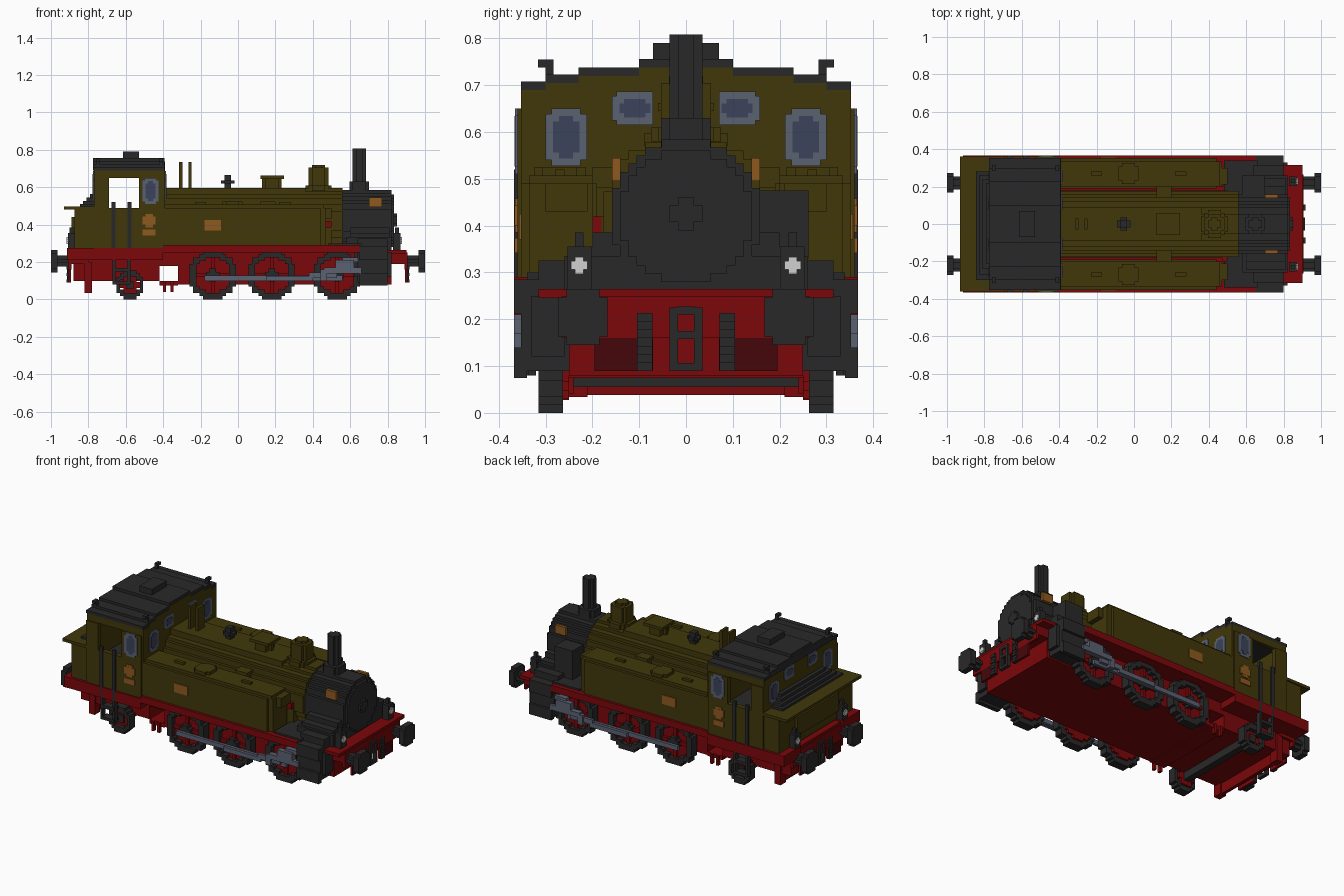
import bpy, bmesh, math

old = bpy.data.objects.get("Cube")
if old:
    bpy.data.objects.remove(old, do_unlink=True)

STEP = .0176   # height of one stair step on rounded parts


def paint(name, r, g, b):
    m = bpy.data.materials.new(name)
    m.use_nodes = True
    m.diffuse_color = (r, g, b, 1)
    m.node_tree.nodes["Principled BSDF"].inputs["Base Color"].default_value = (r, g, b, 1)
    return m


olive = paint("olive", .052, .039, .003)
red = paint("red", .2, .002, .003)
dark_red = paint("dark red", .06, .002, .003)
black = paint("charcoal", .022, .022, .022)
brass = paint("brass", .27, .1, .014)
steel = paint("steel", .105, .12, .165)
glass = paint("glass", .045, .056, .105)
white = paint("lamp white", .64, .64, .64)


def block(x, y, z):
    return [(x, y, z)]


def disc(axis, centre, radius, span, hole=0):
    """Stair-stepped disc, or ring if it has a hole, along an axis."""
    out, (u, v) = [], centre
    rows = max(2, round(2 * radius / STEP))
    height = 2 * radius / rows

    def half(r, d):
        return round(math.sqrt(max(r * r - d * d, 0)) / STEP) * STEP
    for i in range(rows):
        low = -radius + i * height
        mid = low + height / 2
        w, h = max(half(radius, mid), STEP), half(hole, mid)
        runs = [(-w, -h), (h, w)] if h else [(-w, w)]
        for a, b in runs:
            across, up = (u + a, u + b), (v + low, v + low + height)
            out.append({"x": (span, across, up), "y": (across, span, up),
                        "z": (across, up, span)}[axis])
    return out


def part(name, material, *shapes, mirror=False):
    """One object of stacked blocks; mirror repeats it on the other side."""
    bm = bmesh.new()
    for x, y, z in (b for s in shapes for b in s):
        for ys in ([y, (-y[1], -y[0])] if mirror else [y]):
            c = [bm.verts.new((p, q, r)) for p in x for q in ys for r in z]
            for f in ("0132", "4675", "0451", "2376", "0264", "1573"):
                bm.faces.new([c[int(k)] for k in f])
    bmesh.ops.recalc_face_normals(bm, faces=bm.faces)
    mesh = bpy.data.meshes.new(name)
    bm.to_mesh(mesh)
    bm.free()
    mesh.materials.append(material)
    ob = bpy.data.objects.new(name, mesh)
    bpy.context.collection.objects.link(ob)


# Frame and running boards
part("main_frame", red, block(x=(-.32, .82), y=(-.25, .25), z=(.08, .265)),
     block(x=(-.88, -.42), y=(-.25, .25), z=(.1, .265)),
     block(x=(-.42, -.32), y=(-.25, .25), z=(.18, .265)),
     block(x=(-.42, -.32), y=(-.25, .25), z=(.075, .1)))
part("running_board", red, block(x=(-.4, .65), y=(.2, .367), z=(.25, .29)),
     block(x=(-.915, -.4), y=(.2, .367), z=(.21, .275)), mirror=True)
part("brake_hanger", red, *[block(x=(x, x + .015), y=(.24, .262), z=(.04, .1))
                            for x in (-.4, -.36)], mirror=True)
part("rear_guard_bar", red, block(x=(-.81, -.79), y=(-.262, .262), z=(.038, .11)))
part("rear_guard", red, block(x=(-.82, -.78), y=(.21, .262), z=(.034, .2)), mirror=True)
part("front_deck", black, block(x=(.48, .66), y=(-.34, .34), z=(.285, .3)))

# Buffer beams, buffers, couplings and lamps at both ends
for end, s in (("front", 1), ("rear", -1)):
    def along(a, b):
        return tuple(sorted((s * a, s * b)))
    part(end + "_buffer_beam", red,
         block(x=along(.8, .9), y=(-.315, .315), z=(.245, .265)),
         block(x=along(.8, .895), y=(-.265, .265), z=(.19, .25)),
         block(x=along(.89, .905), y=(-.265, .265), z=(.16, .25)))
    part(end + "_hanging_plate", red,
         block(x=along(.892, .902), y=(.07, .195), z=(.09, .16)), mirror=True)
    part(end + "_plate_face", dark_red,
         block(x=along(.902, .907), y=(.07, .195), z=(.09, .16)), mirror=True)
    part(end + "_buffer", black, disc("x", (.22, .205), .06, along(.965, 1)),
         disc("x", (.22, .205), .03, along(.9, .97)), mirror=True)
    part(end + "_coupling", black,
         block(x=along(.895, .915), y=(-.035, -.017), z=(.09, .225)),
         block(x=along(.895, .915), y=(.017, .035), z=(.09, .225)),
         *[block(x=along(.895, .915), y=(-.018, .018), z=(z, z + .017))
           for z in (.09, .158, .21)])
    part(end + "_brake_hose", black,
         *[block(x=along(.9, .916 - .005 * (i % 2)), y=(.072, .105),
                 z=(.09 + i * STEP, .09 + (i + 1) * STEP)) for i in range(7)], mirror=True)
    lamp = .87 if s > 0 else .91
    part(end + "_lamp", black, block(x=along(lamp - .04, lamp), y=(.202, .253), z=(.265, .355)),
         block(x=along(lamp - .03, lamp - .01), y=(.219, .237), z=(.35, .385)), mirror=True)
    part(end + "_lamp_lens", white,
         block(x=along(lamp, lamp + .007), y=(.21, .246), z=(.306, .324)),
         block(x=along(lamp, lamp + .006), y=(.219, .237), z=(.297, .333)), mirror=True)

# Driving wheels with rims, red spokes and hubs
for name, x in (("rear", -.135), ("middle", .18), ("leading", .53)):
    hub = (x, .13)
    part(name + "_wheel_rim", black, disc("y", hub, .13, (.263, .315), hole=.095), mirror=True)
    part(name + "_wheel_spokes", red, disc("y", hub, .1, (.25, .285)),
         block(x=(x - .01, x + .01), y=(.28, .3), z=(.035, .225)),
         block(x=(x - .095, x + .095), y=(.28, .3), z=(.12, .14)), mirror=True)
    part(name + "_wheel_hub", black, disc("y", hub, .035, (.28, .32)), mirror=True)

# Small trailing wheels on a dark axle
part("trailing_wheel", black, disc("y", (-.578, .078), .078, (.263, .315), hole=.05), mirror=True)
part("trailing_wheel_centre", red, disc("y", (-.578, .078), .05, (.25, .29)), mirror=True)
part("trailing_axle", black, block(x=(-.6, -.56), y=(-.3, .3), z=(.055, .1)))

# Rods and valve gear
part("coupling_rod", steel, block(x=(-.18, .56), y=(.32, .337), z=(.1, .127)), mirror=True)
part("connecting_rod", steel, block(x=(.15, .4), y=(.338, .355), z=(.098, .125)),
     block(x=(.38, .53), y=(.338, .355), z=(.115, .145)), mirror=True)
part("valve_gear", steel, block(x=(.46, .66), y=(.335, .367), z=(.14, .17)),
     block(x=(.52, .62), y=(.335, .367), z=(.17, .21)),
     block(x=(.56, .65), y=(.32, .35), z=(.2, .225)),
     block(x=(.44, .475), y=(.34, .365), z=(.1, .16)), mirror=True)

# Cylinders, saddle and the pump on the left side
part("cylinder", black, block(x=(.64, .8), y=(.25, .352), z=(.09, .285)),
     block(x=(.65, .8), y=(.34, .367), z=(.075, .14)),
     block(x=(.65, .8), y=(.34, .367), z=(.212, .285)),
     block(x=(.62, .82), y=(.26, .33), z=(.12, .25)), mirror=True)
part("smokebox_saddle", black, block(x=(.58, .82), y=(-.26, .26), z=(.265, .335)),
     block(x=(.6, .81), y=(-.245, .245), z=(.33, .355)),
     block(x=(.6, .81), y=(-.2, .2), z=(.35, .385)))
part("cylinder_cover", black, block(x=(.64, .8), y=(.25, .315), z=(.28, .325)), mirror=True)
part("air_pump", black, block(x=(.58, .7), y=(.15, .262), z=(.33, .475)))

# Boiler, smokebox and door
part("boiler", olive, disc("x", (0, .42), .175, (-.4, .56)),
     block(x=(-.39, .36), y=(-.09, .09), z=(.57, .597)),
     block(x=(-.4, .5), y=(-.18, .18), z=(.28, .42)))
part("smokebox", black, disc("x", (0, .42), .164, (.56, .82)))
part("smokebox_door", black, disc("x", (0, .42), .14, (.82, .835)),
     disc("x", (0, .425), .035, (.835, .85)))
part("smokebox_plate", brass, block(x=(.7, .77), y=(.14, .158), z=(.495, .545)), mirror=True)

# Chimney, domes and valves
part("chimney", black, disc("z", (.648, 0), .053, (.56, .63)),
     disc("z", (.648, 0), .035, (.62, .808)))
part("steam_dome", olive, disc("z", (.43, 0), .075, (.58, .61)),
     disc("z", (.43, 0), .053, (.6, .705)), disc("z", (.43, 0), .036, (.7, .72)))
part("sand_dome", olive, disc("z", (.18, 0), .045, (.59, .65)),
     block(x=(.12, .245), y=(-.06, .06), z=(.645, .662)))
part("safety_valve", black, disc("z", (-.055, 0), .018, (.59, .665)),
     disc("z", (-.055, 0), .035, (.62, .637)))
part("whistle_posts", olive, *[block(x=(x, x + .017), y=(-.03, .03), z=(.59, .735))
                               for x in (-.315, -.265)])

# Side tanks with lids and plates
part("side_tank", olive, block(x=(-.4, .44), y=(.19, .352), z=(.28, .49)),
     block(x=(.44, .47), y=(.2, .335), z=(.29, .49)),
     block(x=(.47, .5), y=(.21, .3), z=(.43, .49)),
     block(x=(-.4, .46), y=(.2, .335), z=(.49, .507)), mirror=True)
part("tank_lid", olive, disc("z", (-.03, .27), .055, (.5, .525)),
     block(x=(-.23, -.17), y=(.26, .28), z=(.5, .52)),
     block(x=(.22, .28), y=(.26, .28), z=(.5, .52)), mirror=True)
part("boiler_brackets", olive, block(x=(.12, .2), y=(.12, .2), z=(.48, .525)), mirror=True)
part("tank_valve", red, block(x=(.47, .5), y=(-.2, -.18), z=(.385, .42)))
part("tank_plate", brass, block(x=(-.18, -.09), y=(.35, .357), z=(.37, .425)), mirror=True)
part("cab_emblem", brass, block(x=(-.51, -.44), y=(.355, .366), z=(.4, .443)),
     block(x=(-.495, -.455), y=(.355, .365), z=(.385, .458)),
     block(x=(-.51, -.44), y=(.355, .366), z=(.342, .374)), mirror=True)

# Cab sides with open doorways, and stepped end walls
part("cab_side", olive, block(x=(-.77, -.4), y=(.33, .36), z=(.275, .49)),
     block(x=(-.77, -.69), y=(.33, .36), z=(.48, .65)),
     block(x=(-.53, -.4), y=(.33, .36), z=(.48, .65)),
     block(x=(-.77, -.4), y=(.33, .352), z=(.65, .69)), mirror=True)
arch = ((.352, .69), (.3, .705), (.23, .72), (.1, .738))
for name, x in (("front", -.41), ("rear", -.77)):
    part("cab_%s_wall" % name, olive,
         *[block(x=(x, x + .02), y=(-w, w), z=(.28, top)) for w, top in arch])
part("cab_floor", black, block(x=(-.76, -.4), y=(-.325, .325), z=(.28, .4)))
part("cab_roof", black, *[block(x=(-.775, -.392), y=(-w, w), z=(top, top + STEP))
                          for w, top in arch])
part("roof_vent", black, block(x=(-.615, -.53), y=(-.07, .07), z=(.75, .79)))
part("roof_hooks", black, *[block(x=(x, x + .02), y=(.283, .3), z=(.7, .755))
                            + block(x=(x, x + .02), y=(.283, .316), z=(.738, .755))
                            for x in (-.76, -.42)], mirror=True)

# Cab windows: pale frame plates with darker panes
for name, grow, mat in (("window_frame", 0, steel), ("window_pane", .016, glass)):
    lift = grow / 6
    for end, x in (("front", (-.392, -.386 + lift)), ("rear", (-.774 - lift, -.768))):
        part(end + "_" + name, mat,
             block(x=x, y=(.212 + grow, .3 - grow), z=(.54 + grow, .638 - grow)),
             block(x=x, y=(.225 + grow, .287 - grow), z=(.527 + grow, .65 - grow)),
             block(x=x, y=(.07 + grow / 3, .158 - grow), z=(.625 + grow, .677 - grow)),
             block(x=x, y=(.07 + grow, .148 - grow), z=(.615 + grow, .687 - grow)),
             mirror=True)
    side = (.355, .365 + lift / 2)
    part("side_" + name, mat,
         block(x=(-.51 + grow, -.425 - grow), y=side, z=(.525 + grow, .635 - grow)),
         block(x=(-.497 + grow, -.438 - grow), y=side, z=(.51 + grow, .65 - grow)),
         mirror=True)

# Coal bunker
part("bunker", olive, block(x=(-.873, -.77), y=(-.352, .352), z=(.275, .48)),
     block(x=(-.93, -.77), y=(-.36, .36), z=(.48, .497)),
     block(x=(-.89, -.87), y=(-.2, .2), z=(.33, .44)))
part("coal", black, *[block(x=(-.845 + i * STEP, -.77), y=(-.3 + i * .03, .28 - i * .02),
                            z=(.49, .51 + i * STEP)) for i in range(4)])

# Cab handrails and steps
part("handrail", black, block(x=(-.675, -.655), y=(.352, .367), z=(.21, .52)),
     block(x=(-.59, -.57), y=(.352, .367), z=(.21, .52)), mirror=True)
part("cab_steps", black, block(x=(-.67, -.655), y=(.335, .365), z=(.08, .22)),
     block(x=(-.59, -.575), y=(.335, .365), z=(.08, .22)),
     *[block(x=(-.66, -.58), y=(.32, .367), z=(z, z + STEP)) for z in (.08, .15)], mirror=True)
